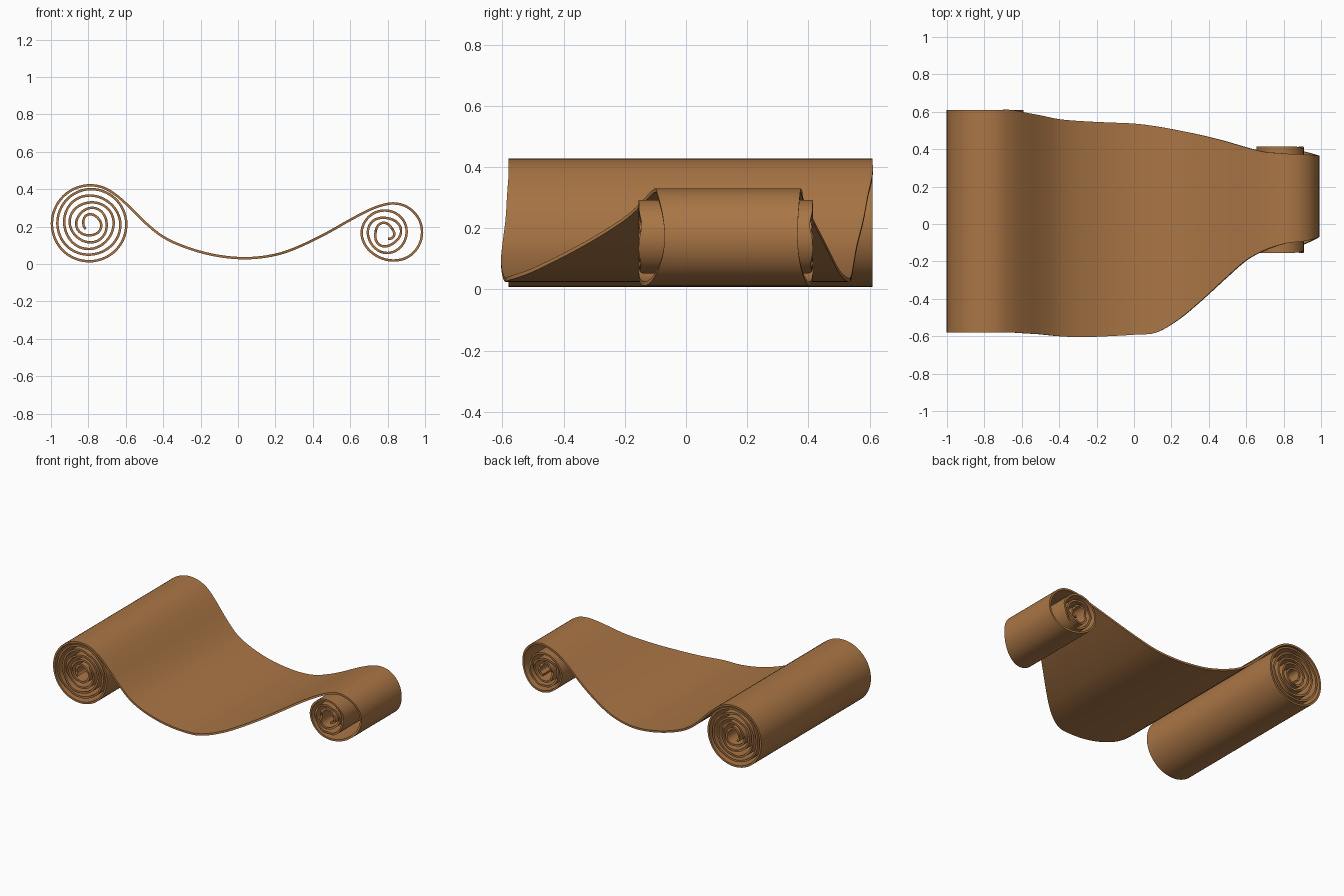
import bpy, bmesh, math, random
from mathutils import Vector

random.seed(4)
cube = bpy.data.objects.get("Cube")
if cube:
    bpy.data.objects.remove(cube, do_unlink=True)

STEPS = 16      # spiral points per turn
SMOOTH = 4      # subdivisions between path points


def polar(cx, cz, r, angle, front, back):
    """One path point: x, z and the front and back edge of the sheet."""
    return Vector((cx + r * math.cos(angle), cz + r * math.sin(angle), front, back, ))


def wobble(t, amount):
    """Slight irregularity of the inner coils."""
    return amount * min(1, t) * math.sin(t * 17)


def ease(a, b, t):
    t = max(0, min(1, (t - a) / (b - a)))
    return t * t * (3 - 2 * t)


# Large roll, from its core outward
path = []
for i in range(int(5.5 * STEPS), -1, -1):
    t = i / STEPS
    r = 0.205 - 0.034 * max(0, t - 0.5) + wobble(max(0, t - 1), 0.003)
    ragged = random.uniform(0, 0.012) * (t > 1)
    path.append(polar(-0.79, 0.216, r, math.radians(50) + t * math.tau,
                      -0.58 + ragged, 0.61 - ragged))

# Sagging open sheet: x, z, front edge, back edge
path += [Vector(p) for p in (
    (-0.58, 0.305, -0.585, 0.595),
    (-0.5, 0.225, -0.59, 0.58),
    (-0.4, 0.145, -0.6, 0.56),
    (-0.28, 0.09, -0.605, 0.55),
    (-0.14, 0.05, -0.6, 0.543),
    (0, 0.032, -0.592, 0.537),
    (0.12, 0.036, -0.58, 0.522),
    (0.24, 0.06, -0.51, 0.5),
    (0.36, 0.108, -0.41, 0.475),
    (0.48, 0.168, -0.3, 0.445),
    (0.6, 0.236, -0.195, 0.41),
    (0.7, 0.288, -0.14, 0.385),
    (0.77, 0.314, -0.115, 0.38))]

# Small roll: a loose outer loop that winds into a tighter coil
for i in range(int(3.5 * STEPS)):
    t = i / STEPS
    shift = ease(0.4, 0.8, t)
    r = 0.154 - 0.024 * shift - 0.035 * max(0, t - 0.75) + wobble(max(0, t - 1), 0.005)
    flare = ease(0.25, 0.6, t)
    ragged = random.uniform(0, 0.015) * (t > 1)
    path.append(polar(0.83 - 0.04 * shift, 0.17 - 0.005 * shift, r,
                      math.pi / 2 - t * math.tau,
                      -0.1 + 0.03 * ease(0, 0.25, t) - 0.085 * flare + ragged,
                      0.375 - 0.01 * ease(0, 0.25, t) + 0.05 * flare - ragged))


def smooth_path(points):
    """Catmull-Rom curve through all points."""
    result = []
    for k in range(len(points) - 1):
        a, b, c = points[max(k - 1, 0)], points[k], points[k + 1]
        d = points[min(k + 2, len(points) - 1)]
        for s in range(SMOOTH):
            u = s / SMOOTH
            result.append(0.5 * (2 * b + (c - a) * u
                                 + (2 * a - 5 * b + 4 * c - d) * u ** 2
                                 + (3 * b - a - 3 * c + d) * u ** 3))
    return result + [points[-1]]


# Sweep the path across the sheet's width
bm = bmesh.new()
rows = [(bm.verts.new((x, front, z)), bm.verts.new((x, back, z)))
        for x, z, front, back in smooth_path(path)]
for (a, b), (c, d) in zip(rows, rows[1:]):
    bm.faces.new((a, c, d, b))
mesh = bpy.data.meshes.new("parchment_scroll")
bm.to_mesh(mesh)
bm.free()
scroll = bpy.data.objects.new("parchment_scroll", mesh)
bpy.context.collection.objects.link(scroll)

# Brown parchment
colour = (0.40, 0.18, 0.06, 1)
mat = bpy.data.materials.new("brown_parchment")
mat.use_nodes = True
mat.diffuse_color = colour
bsdf = next(n for n in mat.node_tree.nodes if n.type == 'BSDF_PRINCIPLED')
bsdf.inputs["Base Color"].default_value = colour
mesh.materials.append(mat)

# Sheet thickness
solid = scroll.modifiers.new("thickness", 'SOLIDIFY')
solid.thickness = 0.013
solid.offset = 0

bpy.ops.object.select_all(action='DESELECT')
scroll.select_set(True)
bpy.context.view_layer.objects.active = scroll
bpy.ops.object.modifier_apply(modifier=solid.name)
bpy.ops.object.shade_smooth_by_angle(angle=math.radians(40))
